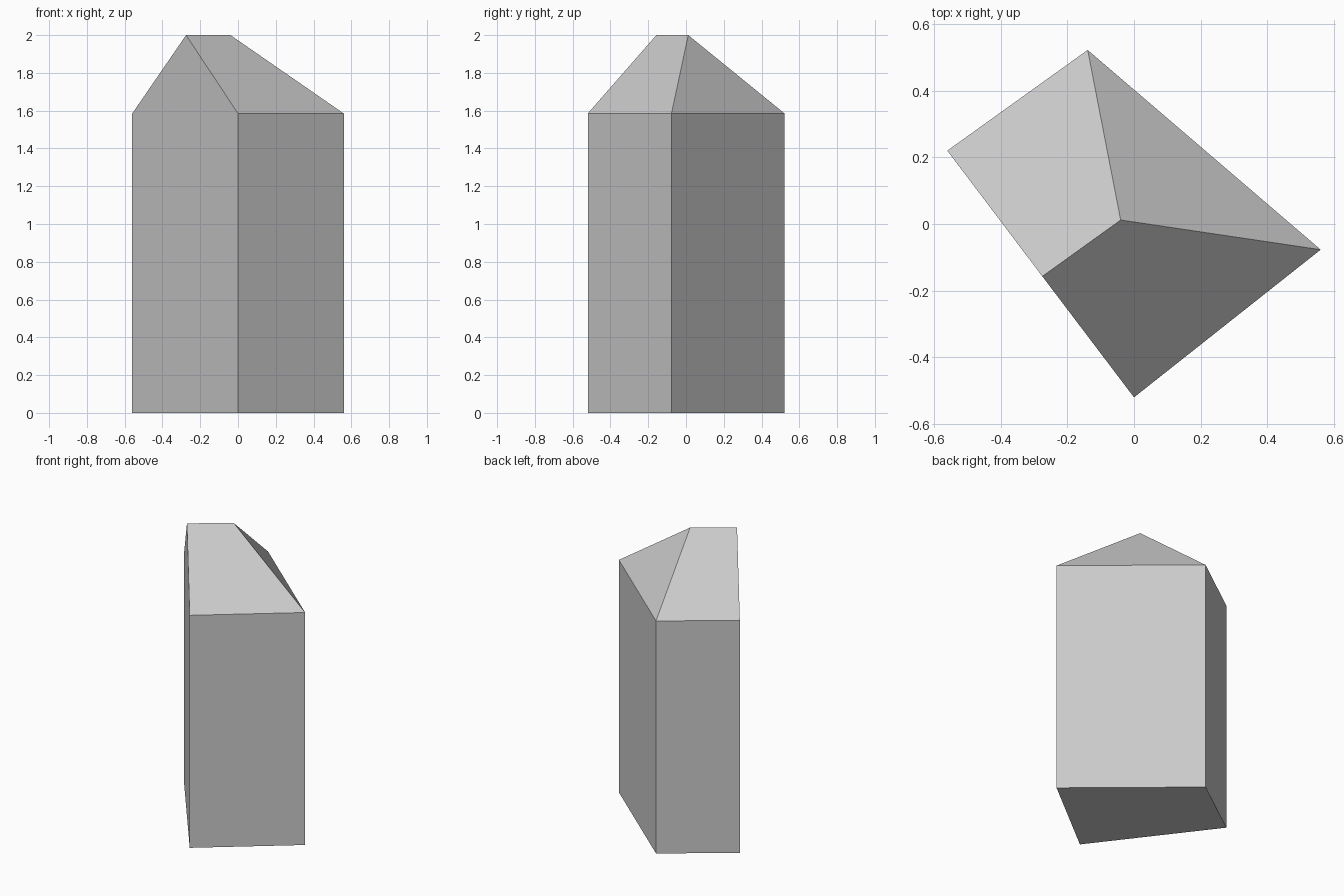
import bpy, bmesh

if "Cube" in bpy.data.objects:
    bpy.data.objects.remove(bpy.data.objects["Cube"])

EAVE, TOP = 1.585, 2.0
footprint = [(-0.56, 0.22), (0.0, -0.52), (0.56, -0.077), (-0.139, 0.522)]
ridge = [(-0.275, -0.157), (-0.04, 0.012)]

bm = bmesh.new()


def ring(points, z):
    return [bm.verts.new((x, y, z)) for x, y in points]


base = ring(footprint, 0)
eave = ring(footprint, EAVE)
gable, hip = ring(ridge, TOP)

# Floor
bm.faces.new(base[::-1])

# Walls: the first side rises flush into the gable
for i in range(4):
    j = (i + 1) % 4
    peak = [gable] if i == 0 else []
    bm.faces.new([base[i], base[j], eave[j], *peak, eave[i]])

# Roof: two slopes beside the ridge and one hipped end
a, b, c, d = eave
bm.faces.new((b, c, hip, gable))
bm.faces.new((d, a, gable, hip))
bm.faces.new((c, d, hip))
bmesh.ops.recalc_face_normals(bm, faces=bm.faces)

mesh = bpy.data.meshes.new("house_block")
bm.to_mesh(mesh)
bm.free()
house = bpy.data.objects.new("house_block", mesh)
bpy.context.collection.objects.link(house)
